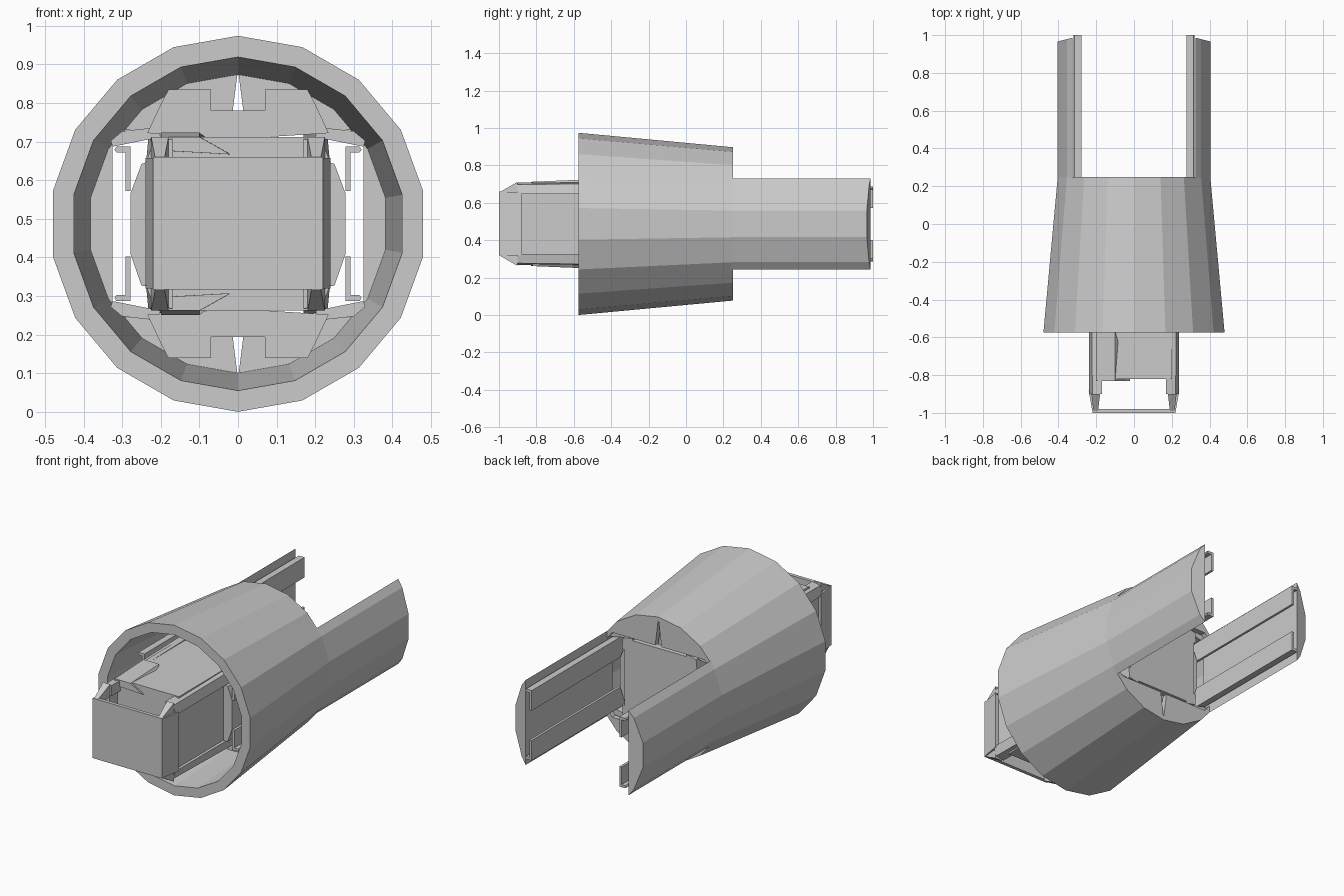
import bpy, bmesh, math

if "Cube" in bpy.data.objects:
    bpy.data.objects.remove(bpy.data.objects["Cube"])

C = 0.487      # height of the tube axis
N = 18         # sides of the tube


def finish(name, bm):
    bmesh.ops.recalc_face_normals(bm, faces=bm.faces[:])
    me = bpy.data.meshes.new(name)
    bm.to_mesh(me)
    bm.free()
    ob = bpy.data.objects.new(name, me)
    bpy.context.collection.objects.link(ob)
    return ob


def loft(name, front, back, y0, y1, mx=False, mz=False):
    """Join two matching (x, height above axis[, y shift]) outlines; mirror across x and/or the axis."""
    bm = bmesh.new()
    for sx in ((1, -1) if mx else (1,)):
        for sz in ((1, -1) if mz else (1,)):
            rings = [[bm.verts.new((sx * p[0], y + (p[2] if len(p) > 2 else 0), C + sz * p[1]))
                      for p in pts] for pts, y in ((front, y0), (back, y1))]
            bm.faces.new(rings[0])
            bm.faces.new(rings[1])
            n = len(front)
            for i in range(n):
                j = (i + 1) % n
                bm.faces.new((rings[0][i], rings[0][j], rings[1][j], rings[1][i]))
    return finish(name, bm)


def prism(name, pts, y0, y1, mx=False, mz=False):
    return loft(name, pts, pts, y0, y1, mx, mz)


def rect(x0, x1, z0, z1):
    return [(x0, z0), (x1, z0), (x1, z1), (x0, z1)]


def on_ring(r, k):
    a = 2 * math.pi * k / N
    return (r * math.sin(a), r * math.cos(a))


# tapered outer sleeve with an open bore
bm = bmesh.new()
profile = [(0.487, -0.575), (0.41, 0.25), (0.385, 0.25), (0.432, -0.575)]
rings = []
for r, y in profile:
    rings.append([bm.verts.new((on_ring(r, k)[0], y, C + on_ring(r, k)[1])) for k in range(N)])
for i in range(4):
    a, b = rings[i], rings[(i + 1) % 4]
    for k in range(N):
        m = (k + 1) % N
        bm.faces.new((a[k], a[m], b[m], b[k]))
finish("outer_sleeve", bm)

# rear end caps above and below, each split by a V notch
cap = [(0.02, 0.243), (0.001, 0.393), (0.001, 0.408)]
cap += [on_ring(0.409, 1), on_ring(0.409, 2), (0.325, 0.243)]
prism("rear_cap", cap, 0.22, 0.25, mx=True, mz=True)

# side arms that carry on behind the sleeve, flat on the inside
arm = [(0.325, 0.243)] + [on_ring(0.41, k) for k in (3, 4, 5, 6)] + [(0.325, -0.243)]
arm_end = [(x, z, -0.25 * (x - 0.33)) for x, z in arm]
loft("side_arm", arm, arm_end, 0.2, 0.985, mx=True)

# slide rails inside the arms: upright web with outward lip
rail = [(0.278, 0.085), (0.292, 0.085), (0.292, 0.185), (0.315, 0.185), (0.32, 0.192),
        (0.315, 0.2), (0.278, 0.2)]
prism("slide_rail", rail, -0.45, 1.0, mx=True, mz=True)

# inner box body: core, edge strips and recessed sides
prism("inner_body", rect(-0.2, 0.2, -0.225, 0.225), -0.82, 0.24)
strip_f = [(0.17, 0.16), (0.238, 0.16), (0.22, 0.21), (0.17, 0.22)]
strip_b = [(0.17, 0.16), (0.238, 0.16), (0.232, 0.225), (0.17, 0.237)]
loft("edge_strip", strip_f, strip_b, -0.9, 0.24, mx=True, mz=True)
prism("body_side_panel", rect(0.19, 0.222, -0.165, 0.165), -0.89, 0.24, mx=True)

# thin front plate and the side walls holding it off the body
prism("front_plate", rect(-0.22, 0.22, -0.17, 0.173), -1.0, -0.98)
loft("front_side_wall", rect(0.2, 0.22, -0.168, 0.17), rect(0.215, 0.24, -0.168, 0.17),
     -0.995, -0.88, mx=True)
loft("front_corner_brace", rect(0.19, 0.215, 0.15, 0.173), rect(0.18, 0.225, 0.15, 0.225),
     -0.99, -0.9, mx=True, mz=True)

# sloping latch leaf on the top and bottom of the body
latch = [(-0.2, 0.19), (-0.02, 0.18), (-0.1, 0.225), (-0.2, 0.225)]
latch_b = [(-0.2, 0.19), (-0.1, 0.18), (-0.1, 0.236), (-0.2, 0.236)]
loft("latch_leaf", latch, latch_b, -0.83, -0.57, mz=True)

# raised saddles between body and sleeve, with two blocks each
saddle = [(0, 0.22), (0.235, 0.235), (0.2, 0.31), (0.18, 0.348), (0.07, 0.348),
          (0.07, 0.293), (0, 0.293)]
prism("saddle_block", saddle, -0.2, 0.2, mx=True, mz=True)

# bevelled pads on the body sides
pad = [(0.22, -0.165), (0.25, -0.16), (0.278, -0.08), (0.278, 0.08), (0.25, 0.155), (0.22, 0.165)]
prism("side_pad", pad, -0.45, 0.2, mx=True)

# corner shelves bridging the body and the sleeve wall
shelf = [(0.2, 0.225), (0.325, 0.2), (0.33, 0.215), (0.3, 0.24), (0.21, 0.25)]
prism("corner_shelf", shelf, -0.1, 0.22, mx=True, mz=True)
